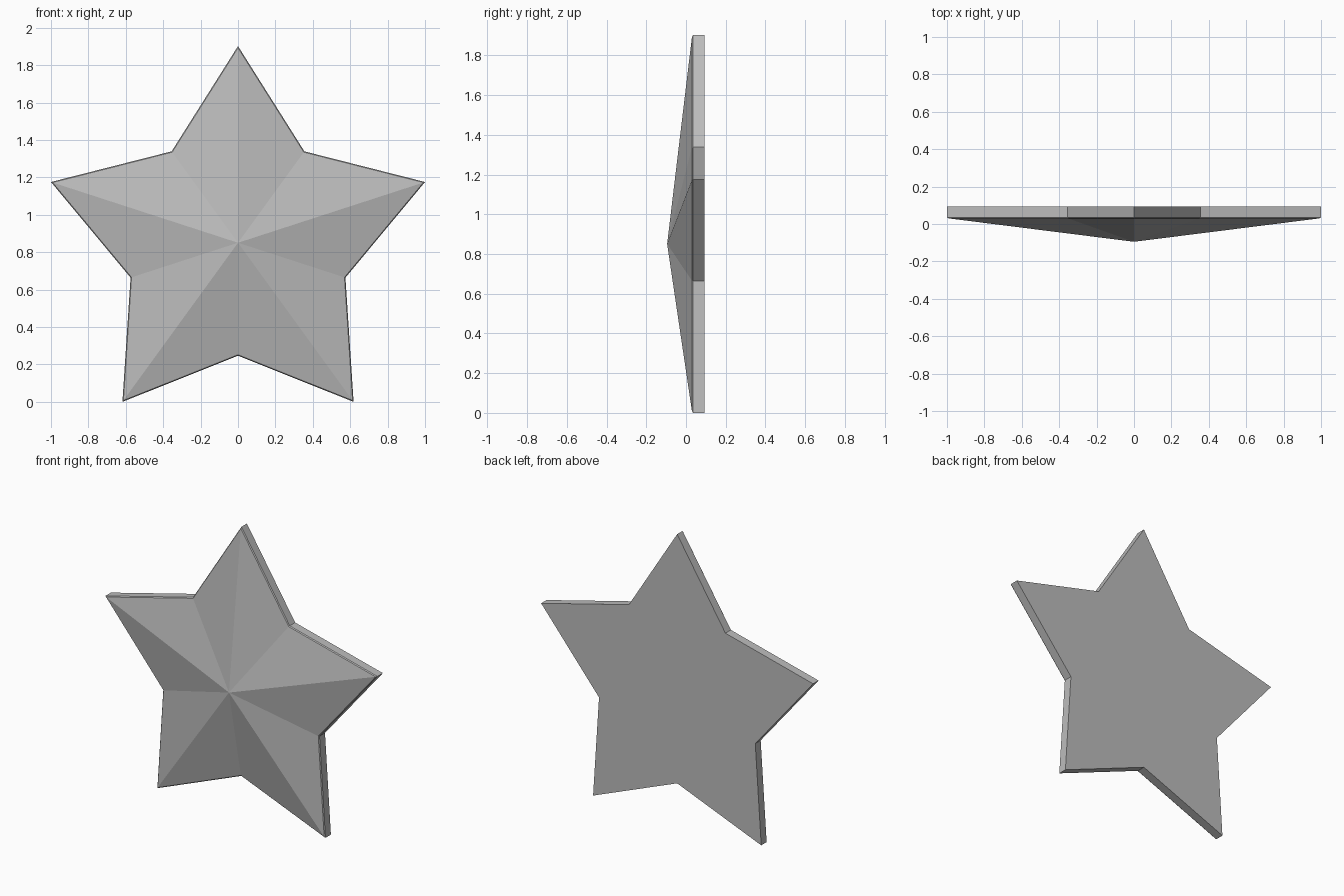
import bpy, bmesh
from math import sin, cos, pi

cube = bpy.data.objects.get("Cube")
if cube:
    bpy.data.objects.remove(cube, do_unlink=True)

OUTER, INNER, MID_Z = 1.0515, 0.604, 0.8507
BACK_Y, RIM_Y, LIP_Y, APEX_Y = 0.093, 0.036, 0.03, -0.095

grey = bpy.data.materials.new("plain grey")
colour = (0.5, 0.5, 0.5, 1)
grey.diffuse_color = colour
grey.use_nodes = True
grey.node_tree.nodes["Principled BSDF"].inputs["Base Color"].default_value = colour


def star_ring(bm, y, scale=1.0):
    """Ten corners, alternating tips and notches, starting at the top tip."""
    ring = []
    for i in range(10):
        r = scale * (INNER if i % 2 else OUTER)
        a = i * pi / 5
        ring.append(bm.verts.new((r * sin(a), y, MID_Z + r * cos(a))))
    return ring


bm = bmesh.new()
# Flat back, straight side wall and a thin chamfered lip
rings = [star_ring(bm, BACK_Y), star_ring(bm, RIM_Y), star_ring(bm, LIP_Y, 0.991)]
bm.faces.new(rings[0])
for a, b in zip(rings, rings[1:]):
    for i in range(10):
        j = (i + 1) % 10
        bm.faces.new((a[i], a[j], b[j], b[i]))

# Faceted front rising to a central point
apex = bm.verts.new((0, APEX_Y, MID_Z))
for i in range(10):
    bm.faces.new((rings[-1][i], rings[-1][(i + 1) % 10], apex))

bmesh.ops.recalc_face_normals(bm, faces=bm.faces)
mesh = bpy.data.meshes.new("faceted_star")
bm.to_mesh(mesh)
bm.free()
mesh.materials.append(grey)
star = bpy.data.objects.new("faceted_star", mesh)
bpy.context.collection.objects.link(star)
